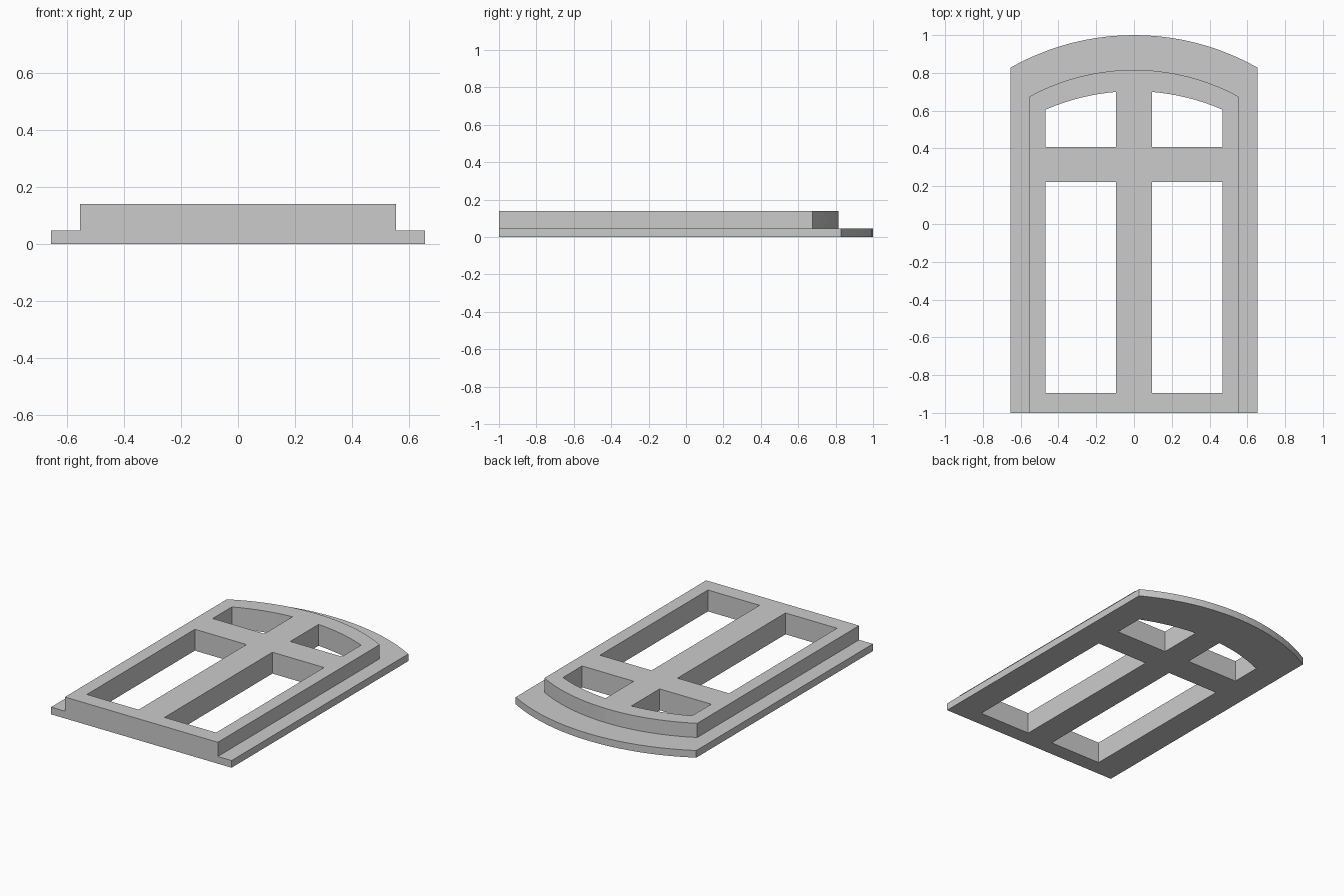
import bpy
import bmesh
from math import sqrt

cube = bpy.data.objects.get("Cube")
if cube:
    bpy.data.objects.remove(cube, do_unlink=True)

grey = bpy.data.materials.new("Plain grey")
grey.use_nodes = True
COLOUR = (0.6, 0.6, 0.6, 1)
grey.diffuse_color = COLOUR
grey.node_tree.nodes["Principled BSDF"].inputs["Base Color"].default_value = COLOUR


def arc(x0, x1, crown, radius, steps):
    """Points on a shallow arch whose crown lies on the centre line."""
    xs = [x0 + (x1 - x0) * i / steps for i in range(steps + 1)]
    return [(x, crown - radius + sqrt(radius ** 2 - x ** 2)) for x in xs]


def slab(name, outline, z0, z1):
    """Extrude a counter-clockwise outline from z0 to z1."""
    bm = bmesh.new()
    base = bm.faces.new([bm.verts.new((x, y, z0)) for x, y in outline])
    top = bmesh.ops.extrude_face_region(bm, geom=[base], use_keep_orig=True)["geom"]
    bmesh.ops.translate(bm, vec=(0, 0, z1 - z0),
                        verts=[g for g in top if isinstance(g, bmesh.types.BMVert)])
    bmesh.ops.recalc_face_normals(bm, faces=bm.faces)
    mesh = bpy.data.meshes.new(name)
    bm.to_mesh(mesh)
    bm.free()
    mesh.materials.append(grey)
    obj = bpy.data.objects.new(name, mesh)
    bpy.context.collection.objects.link(obj)
    return obj


def arched(name, half, crown, shoulder, z0, z1):
    """Slab with a straight foot and an arched head."""
    rise = crown - shoulder
    radius = (half ** 2 + rise ** 2) / (2 * rise)
    head = arc(half, -half, crown, radius, 20)
    return slab(name, [(-half, -1), (half, -1)] + head, z0, z1)


def combine(target, other, operation):
    mod = target.modifiers.new(other.name, "BOOLEAN")
    mod.operation = operation
    mod.solver = "EXACT"
    mod.object = other
    bpy.context.view_layer.objects.active = target
    bpy.ops.object.modifier_apply(modifier=mod.name)
    bpy.data.objects.remove(other, do_unlink=True)


# Thin backing flange with the raised frame merged into it
frame = arched("window_frame", 0.654, 1.0, 0.828, 0, 0.047)
raised = arched("raised_frame", 0.554, 0.816, 0.675, 0.02, 0.14)
combine(frame, raised, "UNION")

# Pane openings: tall lower pair and arched upper pair
INNER, OUTER = 0.094, 0.468
for side in (-1, 1):
    a, b = sorted((side * INNER, side * OUTER))
    lower = [(a, -0.895), (b, -0.895), (b, 0.222), (a, 0.222)]
    upper = [(a, 0.407), (b, 0.407)] + arc(b, a, 0.703, 1.17, 8)
    for name, outline in (("lower_opening", lower), ("upper_opening", upper)):
        cutter = slab(name, outline, -0.1, 0.3)
        cutter.hide_render = True
        combine(frame, cutter, "DIFFERENCE")
